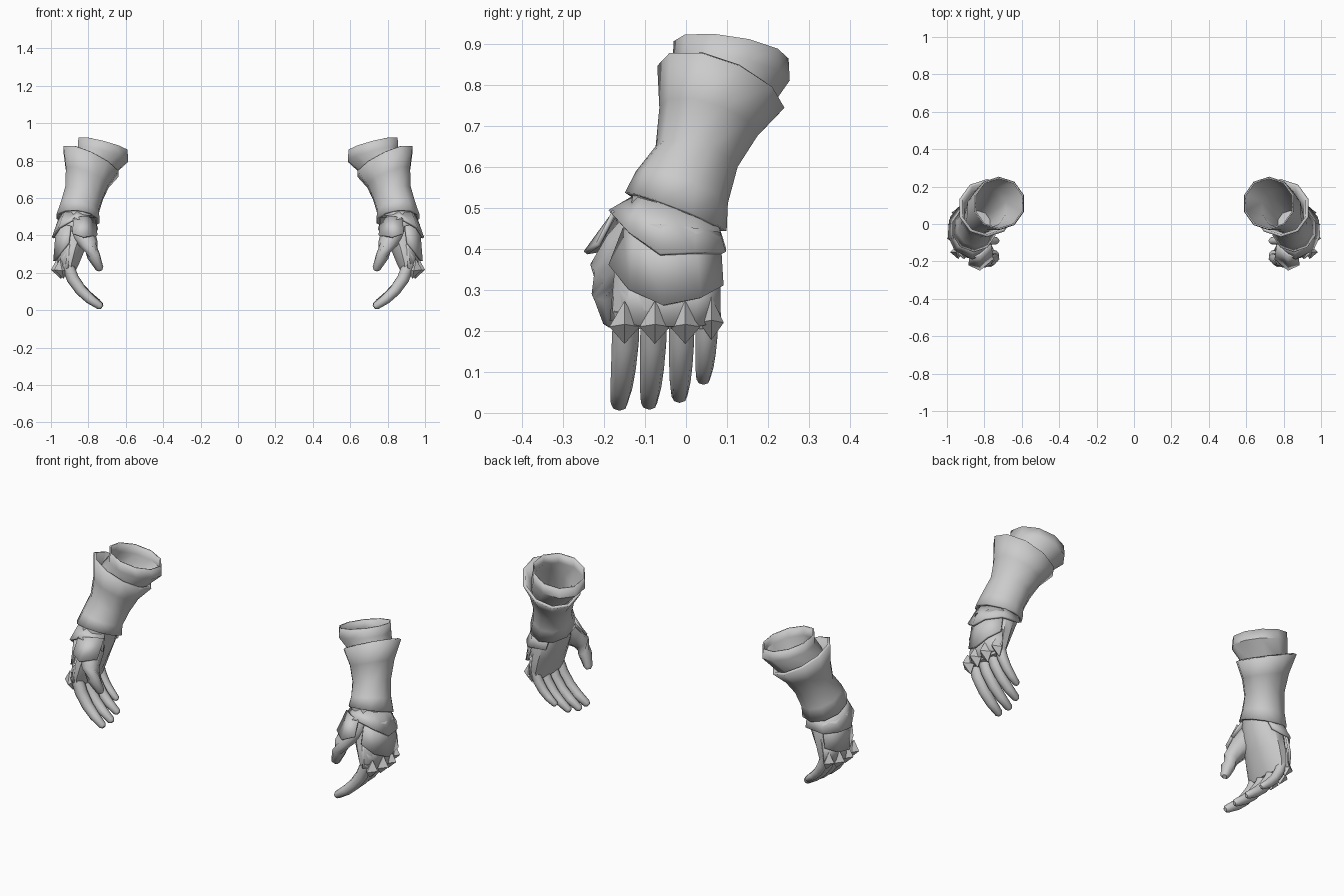
import bpy, bmesh, math
from mathutils import Vector

if "Cube" in bpy.data.objects:
    bpy.data.objects.remove(bpy.data.objects["Cube"])

steel = bpy.data.materials.new("grey_steel")
steel.diffuse_color = (0.6, 0.6, 0.6, 1)
steel.use_nodes = True
steel.node_tree.nodes["Principled BSDF"].inputs["Base Color"].default_value = steel.diffuse_color


def finish(name, bm, thick=0.0, offset=-1, angle=40):
    """Turn a bmesh into a shaded part, mirrored to the other hand."""
    bmesh.ops.recalc_face_normals(bm, faces=bm.faces[:])
    me = bpy.data.meshes.new(name)
    bm.to_mesh(me)
    bm.free()
    me.materials.append(steel)
    ob = bpy.data.objects.new(name, me)
    bpy.context.collection.objects.link(ob)
    bpy.ops.object.select_all(action='DESELECT')
    ob.select_set(True)
    bpy.context.view_layer.objects.active = ob
    if angle:
        bpy.ops.object.shade_smooth_by_angle(angle=math.radians(angle))
    if thick:
        s = ob.modifiers.new("thickness", 'SOLIDIFY')
        s.thickness = thick
        s.offset = offset
    ob.modifiers.new("other_hand", 'MIRROR').use_mirror_merge = False
    return ob


def skin(bm, rings, closed=True):
    """Bridge successive rows of points with quads."""
    rows = [[bm.verts.new(p) for p in r] for r in rings]
    n = len(rows[0])
    for a, b in zip(rows, rows[1:]):
        for i in range(n if closed else n - 1):
            j = (i + 1) % n
            bm.faces.new((a[i], a[j], b[j], b[i]))
    return rows


def loft(name, rings, sides=10, caps=(False, False), thick=0.0):
    """Rings are (x, y, z, rx, ry, slope_x, slope_y)."""
    bm = bmesh.new()
    pts = []
    for x, y, z, rx, ry, sx, sy in rings:
        row = []
        for i in range(sides):
            t = 2 * math.pi * (i + 0.5) / sides
            dx, dy = rx * math.cos(t), ry * math.sin(t)
            row.append((x + dx, y + dy, z + sx * dx + sy * dy))
        pts.append(row)
    rows = skin(bm, pts)
    for cap, row in zip(caps, (rows[0], rows[-1])):
        if cap:
            bm.faces.new(row)
    return finish(name, bm, thick)


def tube(name, path, radii, sides=8):
    """Tapered finger along a path, with a rounded tip."""
    path = [Vector(p) for p in path]
    d = (path[-1] - path[-2]).normalized()
    path.append(path[-1] + d * radii[-1] * 0.6)
    radii = list(radii) + [radii[-1] * 0.5]
    bm = bmesh.new()
    rings = []
    for i, (p, r) in enumerate(zip(path, radii)):
        t = path[min(i + 1, len(path) - 1)] - path[max(i - 1, 0)]
        q = t.to_track_quat('Z', 'Y')
        rings.append([p + q @ Vector((r * math.cos(2 * math.pi * k / sides),
                                      r * math.sin(2 * math.pi * k / sides), 0))
                      for k in range(sides)])
    rows = skin(bm, rings)
    bm.faces.new(rows[0])
    bm.faces.new(rows[-1])
    return finish(name, bm, angle=50)


def plate(name, top, bottom):
    bm = bmesh.new()
    skin(bm, [top, bottom], closed=False)
    return finish(name, bm, 0.012, 0, 25)


# Inner sleeve, open at the top
loft("inner_sleeve", [
    (.838, .00, .58, .075, .075, .3, -.2),
    (.785, .083, .765, .110, .114, .45, -.3),
    (.722, .11, .832, .141, .143, .25, -.15),
    (.722, .11, .885, .138, .140, .25, -.15)], caps=(True, False), thick=.008)

# Flared forearm guard
loft("forearm_guard", [
    (.855, -.025, .49, .120, .124, .1, -.38),
    (.845, -.010, .55, .106, .112, .2, -.35),
    (.823, .026, .625, .105, .100, .3, -.25),
    (.806, .055, .71, .120, .120, .4, -.28),
    (.786, .085, .795, .155, .155, .45, -.33)], thick=.016)

# Palm
loft("palm", [
    (.850, -.030, .52, .095, .100, 0, -.3),
    (.865, -.035, .42, .092, .118, 0, 0),
    (.890, -.045, .33, .077, .132, 0, 0),
    (.905, -.050, .25, .058, .134, 0, 0),
    (.905, -.050, .205, .036, .122, 0, 0)], sides=12, caps=(True, True))

# Fingers: (name, y at knuckle, y at tip, tip x, tip z, thickness)
for name, y0, y1, tx, tz, r in (
        ("index_finger", -.145, -.163, .738, .022, .033),
        ("middle_finger", -.078, -.090, .735, .024, .032),
        ("ring_finger", -.010, -.016, .750, .040, .031),
        ("little_finger", .052, .042, .795, .082, .027)):
    path = [(.915, y0, .25)]
    for f, h in ((.18, .64), (.42, .37), (.69, .17), (1, 0)):
        path.append((.915 + (tx - .915) * f, y0 + (y1 - y0) * f, tz + (.25 - tz) * h))
    tube(name, path, (r, r, r * .92, r * .82, r * .62))

# Thumb with its fleshy root
tube("thumb", [(.855, -.08, .47), (.820, -.145, .40), (.792, -.192, .345),
               (.772, -.195, .29), (.741, -.18, .225)],
     (.065, .062, .045, .036, .024))

# Wrist plate wrapping the outer side, pointed on the back of the hand
plate("wrist_plate",
      [(.775, -.09, .50), (.86, -.125, .525), (.925, -.105, .52), (.948, -.05, .505),
       (.938, .02, .48), (.89, .07, .47), (.81, .065, .46)],
      [(.750, -.14, .43), (.865, -.185, .49), (.955, -.140, .44), (.990, -.063, .386),
       (.983, .02, .39), (.93, .092, .39), (.82, .092, .40)])

# Flap over the thumb root
plate("thumb_flap",
      [(.765, -.11, .49), (.825, -.165, .50), (.88, -.175, .49)],
      [(.755, -.185, .40), (.825, -.245, .39), (.885, -.215, .41)])

# Hand-back plate
plate("hand_plate",
      [(.895, -.15, .45), (.94, -.12, .46), (.966, -.06, .46), (.958, .02, .45),
       (.91, .08, .44)],
      [(.905, -.185, .36), (.95, -.137, .30), (.982, -.056, .262), (.978, .035, .28),
       (.935, .088, .31)])

# Lower plate carrying the knuckles
plate("knuckle_plate",
      [(.90, -.17, .35), (.94, -.13, .34), (.964, -.055, .33), (.955, .03, .33),
       (.915, .08, .33)],
      [(.91, -.182, .225), (.945, -.145, .215), (.962, -.055, .21), (.955, .02, .21),
       (.925, .082, .22)])

# Pyramid knuckle spikes
for i, (x, y, z) in enumerate(((.940, -.150, .218), (.956, -.076, .218),
                               (.953, -.002, .218), (.932, .062, .228))):
    bm = bmesh.new()
    w = .037 if i < 3 else .030
    rim = [bm.verts.new((x + dx, y + dy, z + dz)) for dx, dy, dz in
           ((.012, 0, .055), (0, w, -.008), (-.008, 0, -.05), (0, -w, -.008))]
    tip = bm.verts.new((x + .044, y, z - .002))
    back = bm.verts.new((x - .03, y, z))
    for k in range(4):
        bm.faces.new((rim[k], rim[(k + 1) % 4], tip))
        bm.faces.new((rim[(k + 1) % 4], rim[k], back))
    finish("knuckle_spike_%d" % (i + 1), bm, angle=0)
